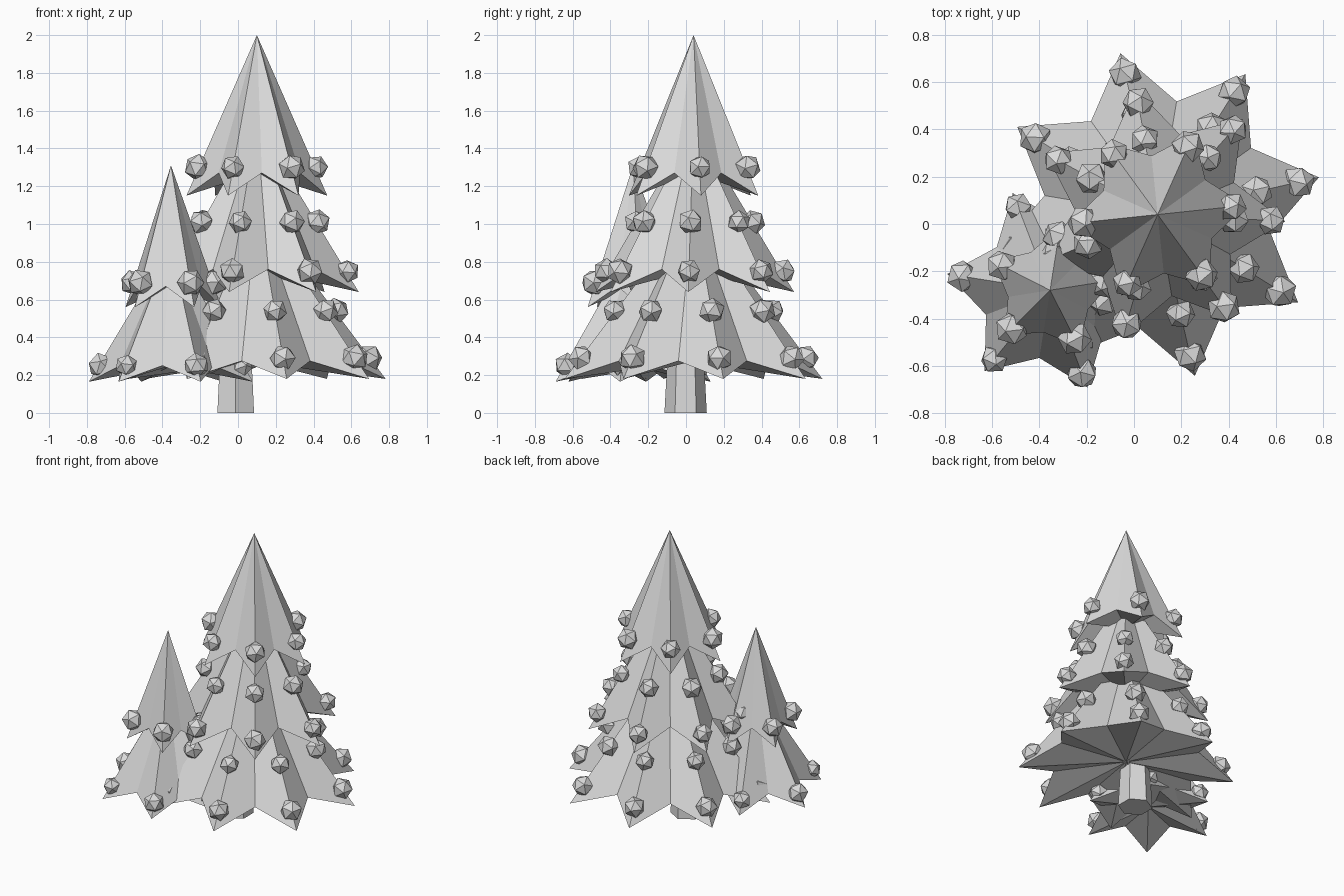
import bpy, bmesh, math, random
from mathutils import Matrix, Euler

if "Cube" in bpy.data.objects:
    bpy.data.objects.remove(bpy.data.objects["Cube"])

random.seed(4)

# The whole model is one plain grey
grey = bpy.data.materials.new("plain grey")
grey.diffuse_color = (0.7, 0.7, 0.7, 1)
grey.use_nodes = True
grey.node_tree.nodes["Principled BSDF"].inputs["Base Color"].default_value = grey.diffuse_color


def finish(bm, name):
    bmesh.ops.recalc_face_normals(bm, faces=bm.faces)
    mesh = bpy.data.meshes.new(name)
    bm.to_mesh(mesh)
    bm.free()
    mesh.materials.append(grey)
    ob = bpy.data.objects.new(name, mesh)
    bpy.context.collection.objects.link(ob)
    return ob


def polar(centre, r, degrees, z):
    a = math.radians(degrees)
    return (centre[0] + r * math.cos(a), centre[1] + r * math.sin(a), z)


def tier(name, centre, points, start, apex, tip, notch):
    """Star-shaped cone; tip and notch are (radius, height) pairs."""
    bm = bmesh.new()
    top = bm.verts.new((*centre, apex))
    hub = bm.verts.new((*centre, notch[1]))
    rim = []
    for i in range(points * 2):
        r, z = notch if i % 2 else tip
        rim.append(bm.verts.new(polar(centre, r, start + i * 180 / points, z)))
    for a, b in zip(rim, rim[1:] + rim[:1]):
        bm.faces.new((top, a, b))
        bm.faces.new((hub, b, a))
    finish(bm, name)


def baubles(name, centre, rings):
    """Faceted balls along the tier ridges; ring = count, start angle, radius, height, size."""
    bm = bmesh.new()
    for count, start, r, z, size in rings:
        for i in range(count):
            spin = Euler([random.uniform(0, 6.28) for _ in range(3)]).to_matrix().to_4x4()
            place = Matrix.Translation(polar(centre, r, start + i * 360 / count, z))
            bmesh.ops.create_icosphere(bm, subdivisions=1,
                                       radius=size * random.uniform(0.92, 1.08),
                                       matrix=place @ spin)
    finish(bm, name)


# Large tree: three tiers with 6, 7 and 8 points
big = (0.10, 0.04)
tier("large_tree_top_tier", big, 6, 6, 2.00, (0.375, 1.15), (0.25, 1.27))
tier("large_tree_middle_tier", big, 7, -3, 1.53, (0.54, 0.64), (0.35, 0.76))
tier("large_tree_bottom_tier", big, 8, 13, 1.09, (0.70, 0.18), (0.485, 0.275))
baubles("large_tree_baubles", big, [
    (6, 6, 0.315, 1.30, 0.068),
    (7, -3, 0.32, 1.01, 0.068),
    (7, -3, 0.48, 0.75, 0.068),
    (8, 13, 0.43, 0.54, 0.068),
    (8, 13, 0.61, 0.29, 0.072),
])

# Small tree: two tiers with 5 and 6 points
small = (-0.355, -0.28)
tier("small_tree_top_tier", small, 5, 9, 1.31, (0.27, 0.56), (0.18, 0.67))
tier("small_tree_bottom_tier", small, 6, 51, 0.89, (0.44, 0.165), (0.29, 0.25))
baubles("small_tree_baubles", small, [
    (5, 9, 0.23, 0.69, 0.068),
    (6, 51, 0.375, 0.25, 0.066),
])

# Six-sided trunk
bm = bmesh.new()
bmesh.ops.create_cone(bm, cap_ends=True, segments=6, radius1=0.112, radius2=0.08,
                      depth=0.6, matrix=Matrix.Translation((-0.012, -0.002, 0.3)))
trunk = finish(bm, "trunk")
